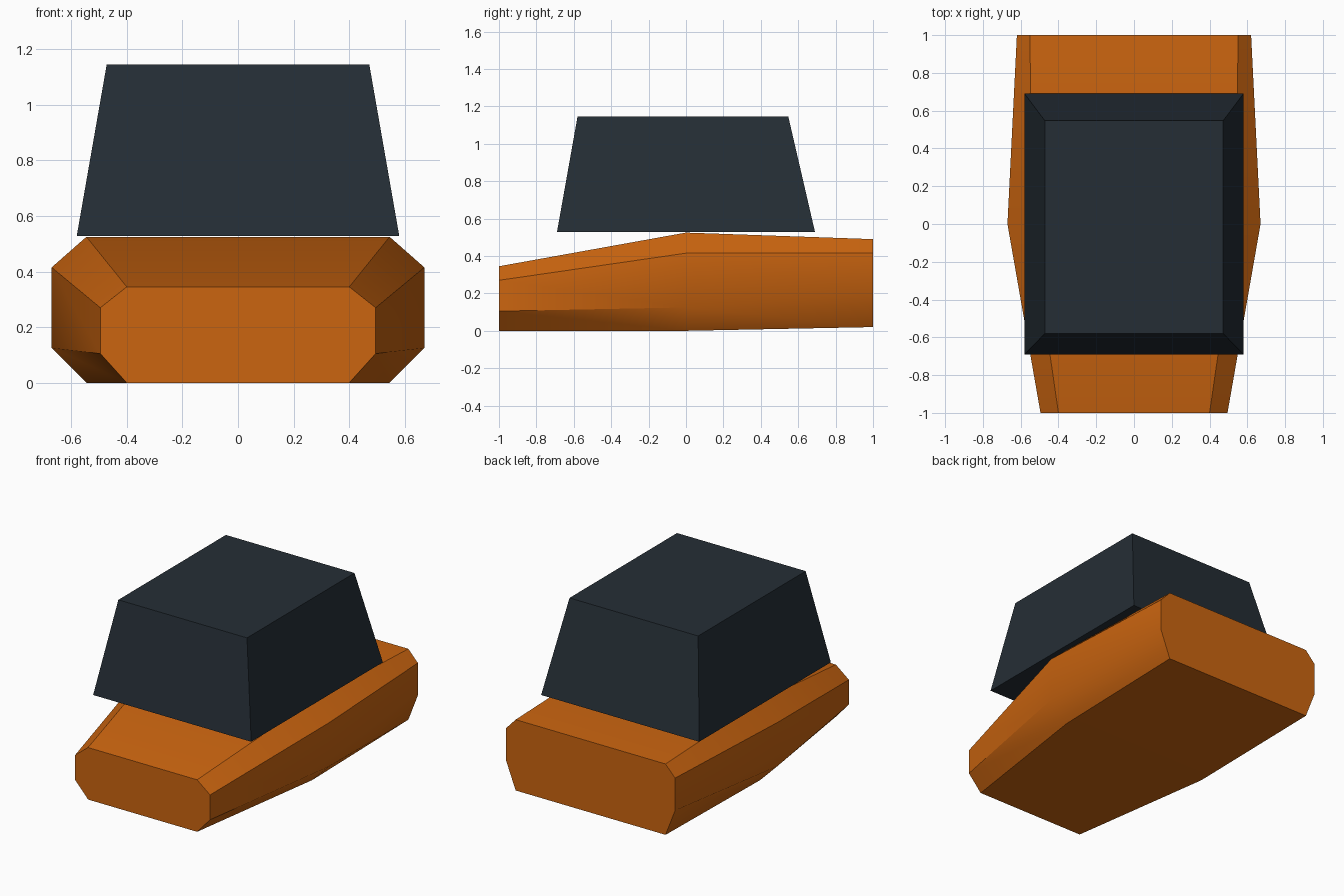
import bpy
import math

cube = bpy.data.objects.get("Cube")
if cube:
    bpy.data.objects.remove(cube, do_unlink=True)


def make_material(name, rgb):
    mat = bpy.data.materials.new(name)
    mat.use_nodes = True
    colour = (*rgb, 1.0)
    mat.diffuse_color = colour
    bsdf = next(n for n in mat.node_tree.nodes if n.type == 'BSDF_PRINCIPLED')
    bsdf.inputs["Base Color"].default_value = colour
    return mat


def loft(name, rings, mat):
    """Skin a row of equal-sized rings and cap both ends."""
    n = len(rings[0])
    verts = [p for ring in rings for p in ring]
    faces = [tuple(reversed(range(n))), tuple(range(len(verts) - n, len(verts)))]
    for r in range(len(rings) - 1):
        a, b = r * n, (r + 1) * n
        for i in range(n):
            j = (i + 1) % n
            faces.append((a + i, a + j, b + j, b + i))
    mesh = bpy.data.meshes.new(name)
    mesh.from_pydata(verts, [], faces)
    mesh.materials.append(mat)
    mesh.update()
    obj = bpy.data.objects.new(name, mesh)
    bpy.context.collection.objects.link(obj)
    return obj


def body_ring(y, half_profile):
    """Mirror a right-hand half profile of (x, z) into a closed ring."""
    mirrored = [(-x, z) for x, z in reversed(half_profile)]
    # ordered so that the side faces point outward
    return [(x, y, z) for x, z in reversed(half_profile + mirrored)]


def rectangle(z, half_width, front, back):
    w = half_width
    return [(-w, front, z), (w, front, z), (w, back, z), (-w, back, z)]


orange = make_material("orange paint", (0.60, 0.13, 0.005))
slate = make_material("dark slate", (0.018, 0.027, 0.036))

# Chamfered lower body: front, middle and back sections
body = loft("lower_body", [
    body_ring(-1, [(0.40, 0), (0.495, 0.105), (0.495, 0.27), (0.40, 0.345)]),
    body_ring(0, [(0.545, 0), (0.67, 0.125), (0.67, 0.415), (0.545, 0.525)]),
    body_ring(1, [(0.55, 0.02), (0.62, 0.20), (0.62, 0.415), (0.55, 0.49)]),
], orange)

# Tapered cabin
loft("cabin", [
    rectangle(0.527, 0.58, -0.69, 0.69),
    rectangle(1.145, 0.472, -0.58, 0.547),
], slate)

# Soft bend along the body, crisp chamfers
bpy.ops.object.select_all(action='DESELECT')
body.select_set(True)
bpy.context.view_layer.objects.active = body
bpy.ops.object.shade_smooth_by_angle(angle=math.radians(35))
